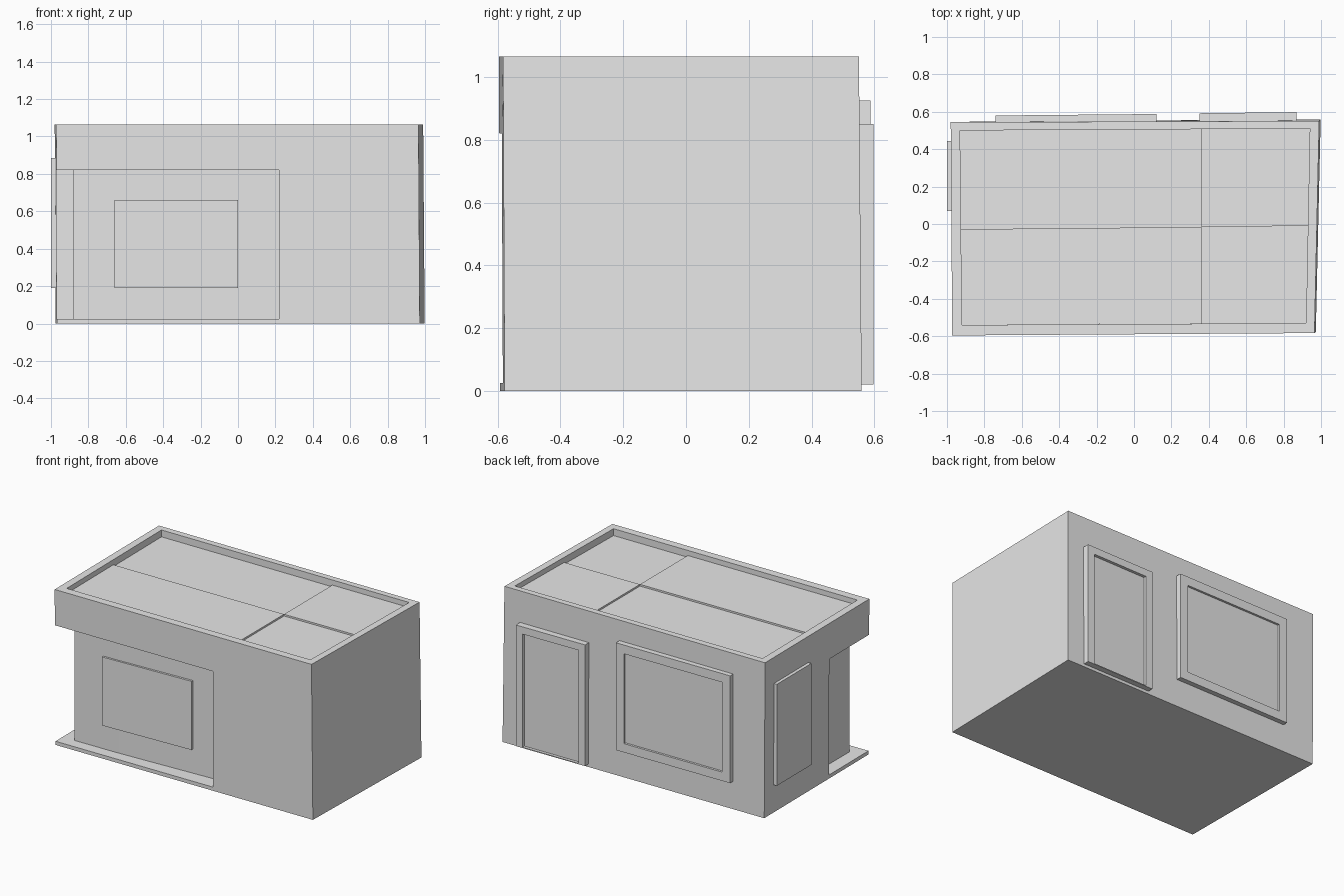
import bpy
import bmesh

if "Cube" in bpy.data.objects:
    bpy.data.objects.remove(bpy.data.objects["Cube"], do_unlink=True)

grey = bpy.data.materials.new("plain_grey")
grey.use_nodes = True
grey.diffuse_color = (0.8, 0.8, 0.8, 1)
grey.node_tree.nodes["Principled BSDF"].inputs["Base Color"].default_value = (0.8, 0.8, 0.8, 1)


def prism(name, footprint, z0, z1, top=None):
    """Solid with a flat plan outline; top may differ slightly for leaning walls."""
    bm = bmesh.new()
    low = [bm.verts.new((x, y, z0)) for x, y in footprint]
    high = [bm.verts.new((x, y, z1)) for x, y in (top or footprint)]
    bm.faces.new(low)
    bm.faces.new(high)
    n = len(low)
    for i in range(n):
        j = (i + 1) % n
        bm.faces.new((low[i], low[j], high[j], high[i]))
    bmesh.ops.recalc_face_normals(bm, faces=bm.faces)
    mesh = bpy.data.meshes.new(name)
    bm.to_mesh(mesh)
    bm.free()
    mesh.materials.append(grey)
    obj = bpy.data.objects.new(name, mesh)
    bpy.context.collection.objects.link(obj)
    return obj


def cut(target, cutter):
    """Subtract the cutter from the target and discard it."""
    cutter.hide_render = True
    mod = target.modifiers.new("cut", 'BOOLEAN')
    mod.operation = 'DIFFERENCE'
    mod.solver = 'EXACT'
    mod.object = cutter
    bpy.context.view_layer.objects.active = target
    bpy.ops.object.modifier_apply(modifier=mod.name)
    bpy.data.objects.remove(cutter, do_unlink=True)


def inset_back_face(obj, border, depth, sill=None):
    """Turn the rear face of a block into a raised frame around a sunken panel."""
    bm = bmesh.new()
    bm.from_mesh(obj.data)
    bm.normal_update()
    face = max(bm.faces, key=lambda f: f.normal.y)
    base = min(v.co.z for v in face.verts)
    bmesh.ops.inset_region(bm, faces=[face], thickness=border, use_even_offset=True)
    if sill is not None:
        for v in sorted(face.verts, key=lambda v: v.co.z)[:2]:
            v.co.z = base + sill
    panel = bmesh.ops.extrude_discrete_faces(bm, faces=[face])["faces"][0]
    bmesh.ops.translate(bm, verts=panel.verts, vec=(0, -depth, 0))
    bm.to_mesh(obj.data)
    bm.free()


# Main block, slightly skewed and leaning
base = [(-0.968, -0.592), (0.972, -0.578), (0.998, 0.56), (-0.975, 0.546)]
crown = [(-0.972, -0.596), (0.965, -0.583), (0.99, 0.551), (-0.98, 0.544)]
body = prism("building_body", base, 0, 1.065, crown)

# Corner entrance recess under the overhang, with a gently bent rear wall
recess = [(-1.2, -0.16), (-0.88, -0.16), (-0.88, -0.515), (-0.55, -0.51),
          (-0.35, -0.502), (0.22, -0.478), (0.22, -0.8), (-1.2, -0.8)]
cut(body, prism("entrance_cutter", recess, 0.025, 0.82))

# Sunken roof inside the parapet
roof = [(-0.92, -0.54), (0.92, -0.53), (0.94, 0.51), (-0.93, 0.50)]
cut(body, prism("roof_cutter", roof, 1.018, 1.2))

# Two diagonal roof panels standing a little above the others
mid = (0.36, -0.016)
prism("roof_panel_front", [roof[0], (0.36, -0.533), mid, (-0.925, -0.028)], 1.01, 1.03)
prism("roof_panel_back", [mid, (0.93, -0.01), roof[2], (0.36, 0.507)], 1.01, 1.03)

# Plain window plates on the recess wall and the side wall
prism("front_window", [(-0.66, -0.527), (0, -0.503), (0, -0.47), (-0.66, -0.49)], 0.19, 0.66)
prism("side_window", [(-0.999, 0.07), (-0.96, 0.07), (-0.96, 0.445), (-1.0, 0.445)], 0.19, 0.885)

# Framed window and door on the rear wall
rear_window = prism("rear_window", [(-0.74, 0.53), (0.12, 0.53), (0.12, 0.588), (-0.74, 0.58)],
                    0.19, 0.925)
inset_back_face(rear_window, 0.06, 0.015)
rear_door = prism("rear_door", [(0.35, 0.53), (0.87, 0.53), (0.87, 0.598), (0.35, 0.592)],
                  0.02, 0.85)
inset_back_face(rear_door, 0.05, 0.02, sill=0.006)
